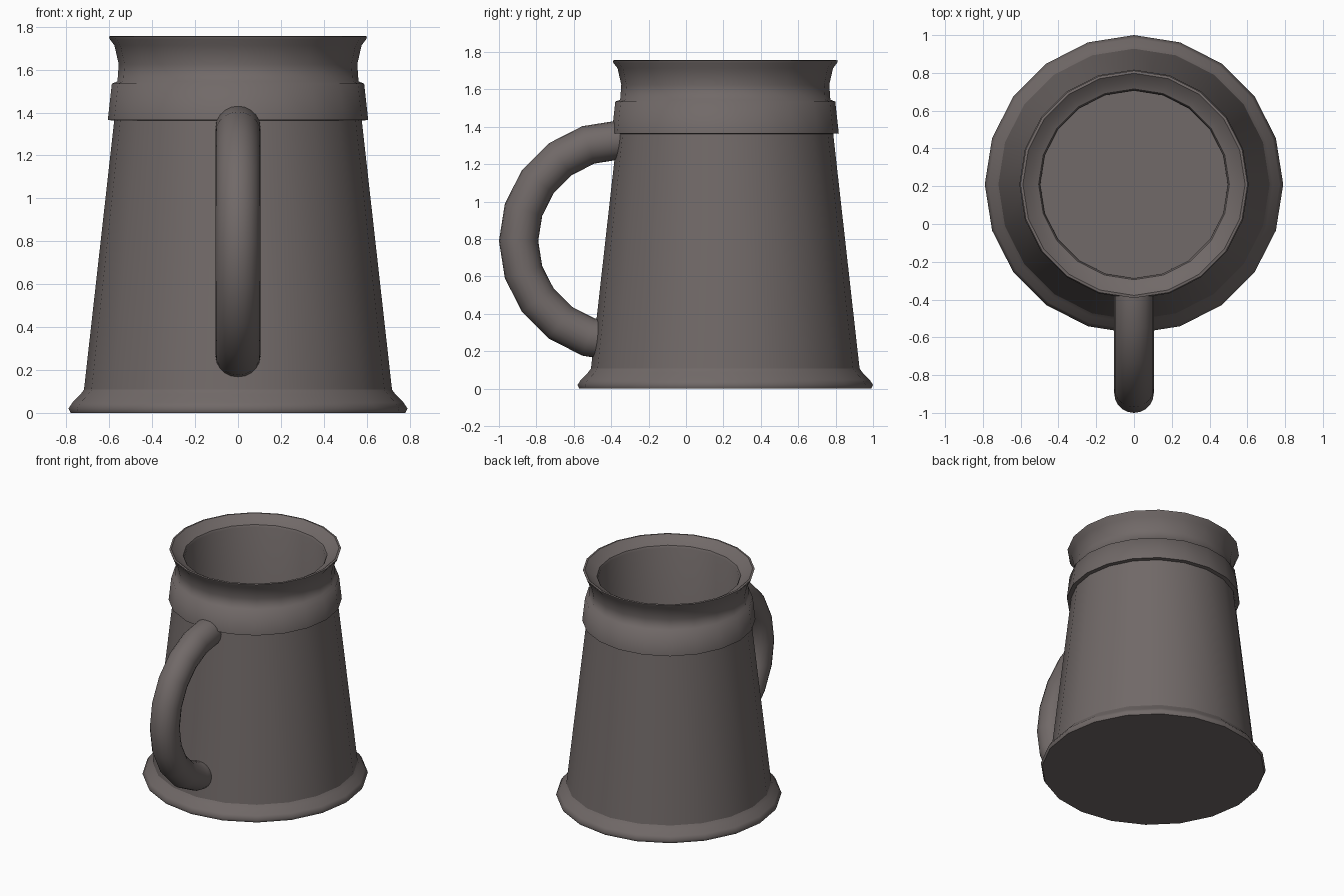
import bpy, bmesh, math

if "Cube" in bpy.data.objects:
    bpy.data.objects.remove(bpy.data.objects["Cube"])

CENTRE_Y = 0.21
SIDES = 20

pewter = bpy.data.materials.new("dull pewter")
pewter.diffuse_color = (0.165, 0.142, 0.138, 1)
pewter.use_nodes = True
pewter.node_tree.nodes["Principled BSDF"].inputs["Base Color"].default_value = pewter.diffuse_color


def finish(bm, name):
    bmesh.ops.recalc_face_normals(bm, faces=bm.faces[:])
    for f in bm.faces:
        f.smooth = True
    mesh = bpy.data.meshes.new(name)
    bm.to_mesh(mesh)
    bm.free()
    mesh.materials.append(pewter)
    ob = bpy.data.objects.new(name, mesh)
    bpy.context.collection.objects.link(ob)
    return ob


def skin(bm, rings, sharp=()):
    """Bridge closed rings in order, cap both ends, keep chosen rings hard."""
    n = len(rings[0])
    for a, b in zip(rings, rings[1:]):
        for i in range(n):
            j = (i + 1) % n
            bm.faces.new((a[i], a[j], b[j], b[i]))
    bm.faces.new(rings[0])
    bm.faces.new(rings[-1])
    for k in sharp:
        for i in range(n):
            e = bm.edges.get((rings[k][i], rings[k][(i + 1) % n]))
            if e:
                e.smooth = False


# Tankard body: (radius, height, hard edge) from underside, up the outside, down inside
profile = [
    (0.78, 0.0, 1), (0.79, 0.02, 0), (0.772, 0.048, 0), (0.735, 0.085, 0),
    (0.718, 0.108, 1),                                        # foot
    (0.577, 1.363, 1), (0.607, 1.365, 1),                     # under the band
    (0.588, 1.535, 0), (0.562, 1.545, 0),                     # band top
    (0.556, 1.625, 0), (0.576, 1.713, 0), (0.598, 1.742, 0),  # neck and flare
    (0.602, 1.755, 1), (0.588, 1.757, 1),                     # rim
    (0.545, 1.722, 0), (0.505, 1.706, 1), (0.497, 1.69, 0),   # inner lip
    (0.495, 0.10, 1),                                         # inside floor
]
bm = bmesh.new()
rings = []
for r, z, _ in profile:
    rings.append([bm.verts.new((r * math.sin(2 * math.pi * i / SIDES),
                                CENTRE_Y + r * math.cos(2 * math.pi * i / SIDES), z))
                  for i in range(SIDES)])
skin(bm, rings, [k for k, p in enumerate(profile) if p[2]])
finish(bm, "tankard_body")

# Handle: half ring swept in the y-z plane, ends sunk into the wall
MAJOR, MINOR, TUBE = 0.54, 0.105, 20
bm = bmesh.new()
rings = []
for deg in [-95] + list(range(-90, 91, 18)) + [95]:
    a = math.radians(deg)
    ring = []
    for i in range(TUBE):
        t = 2 * math.pi * i / TUBE
        d = MAJOR + MINOR * math.cos(t)
        ring.append(bm.verts.new((MINOR * math.sin(t),
                                  -0.355 - d * math.cos(a), 0.79 + d * math.sin(a))))
    rings.append(ring)
skin(bm, rings, (0, len(rings) - 1))
finish(bm, "handle")
